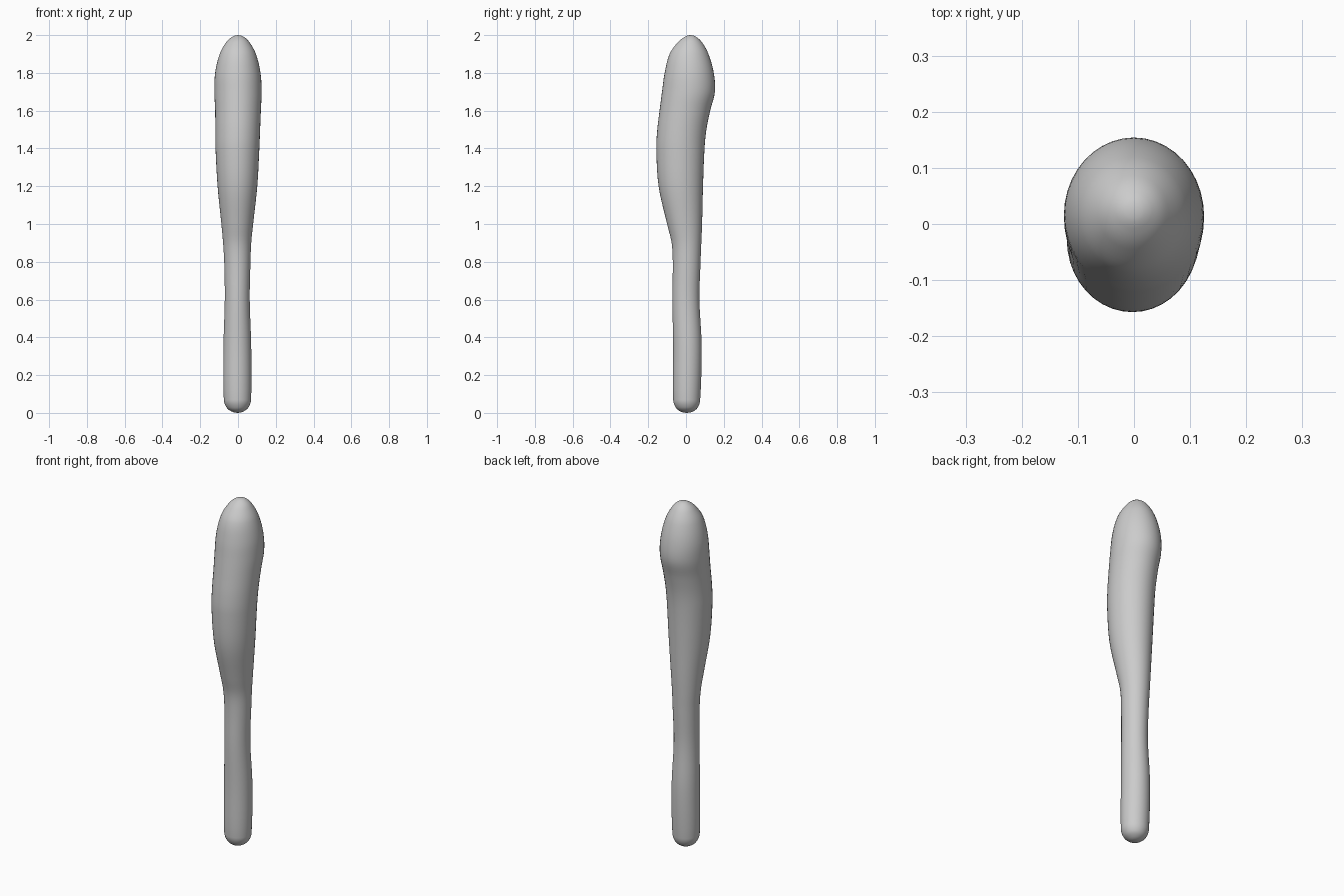
import bpy
import bmesh
import math
from mathutils import Vector

SIDES = 40
STEPS = 5

default_cube = bpy.data.objects.get("Cube")
if default_cube:
    bpy.data.objects.remove(default_cube, do_unlink=True)

# Silhouette stations: height, right edge, left edge, front edge, back edge
stations = [Vector(row) for row in (
    (0, 0, 0, 0.005, 0.005),
    (0.008, -0.035, 0.03, -0.03, 0.038),
    (0.03, -0.061, 0.056, -0.055, 0.063),
    (0.07, -0.075, 0.069, -0.068, 0.075),
    (0.35, -0.077, 0.07, -0.068, 0.083),
    (0.6, -0.07, 0.062, -0.072, 0.071),
    (0.8, -0.073, 0.066, -0.07, 0.077),
    (0.9, -0.079, 0.07, -0.076, 0.081),
    (1, -0.088, 0.08, -0.1, 0.085),
    (1.2, -0.108, 0.102, -0.145, 0.09),
    (1.4, -0.119, 0.113, -0.157, 0.098),
    (1.5, -0.12, 0.117, -0.152, 0.108),
    (1.6, -0.121, 0.121, -0.14, 0.128),
    (1.7, -0.125, 0.125, -0.127, 0.153),
    (1.8, -0.121, 0.119, -0.113, 0.147),
    (1.9, -0.097, 0.095, -0.087, 0.119),
    (1.96, -0.064, 0.062, -0.045, 0.086),
    (1.99, -0.032, 0.032, -0.008, 0.055),
    (2, 0, 0, 0.025, 0.025),
)]


def blend(i, t):
    """Smooth curve through the stations, with slopes scaled by spacing."""
    a, b = stations[i], stations[i + 1]

    def slope(k):
        lo, hi = stations[max(k - 1, 0)], stations[min(k + 1, len(stations) - 1)]
        return (hi - lo) / (hi[0] - lo[0]) * (b[0] - a[0])

    m, n = slope(i), slope(i + 1)
    if i == 0 or i == len(stations) - 2:
        # Round the tips: width grows with the square root of height
        f = math.sqrt(t) if i == 0 else 1 - math.sqrt(1 - t)
        out = a.lerp(b, f)
        out[0] = a[0] + (b[0] - a[0]) * t
        return out
    s, c = t * t, t * t * t
    return a * (2*c - 3*s + 1) + m * (c - 2*s + t) + b * (3*s - 2*c) + n * (c - s)


def ring(bm, row):
    z, x0, x1, y0, y1 = row
    cx, cy, rx, ry = (x0 + x1) / 2, (y0 + y1) / 2, (x1 - x0) / 2, (y1 - y0) / 2
    angles = [math.tau * k / SIDES for k in range(SIDES)]
    return [bm.verts.new((cx + rx * math.cos(a), cy + ry * math.sin(a), z)) for a in angles]


# Club body, lofted from tip to tip
bm = bmesh.new()
rows = [blend(i, k / STEPS) for i in range(len(stations) - 1) for k in range(STEPS)][1:]
rings = [ring(bm, row) for row in rows]
for low, high in zip(rings, rings[1:]):
    for k in range(SIDES):
        j = (k + 1) % SIDES
        bm.faces.new((low[k], low[j], high[j], high[k]))
for end, tip in ((rings[0], stations[0]), (rings[-1], stations[-1])):
    point = bm.verts.new((0, tip[3], tip[0]))
    for k in range(SIDES):
        bm.faces.new((end[k], end[(k + 1) % SIDES], point))
bmesh.ops.recalc_face_normals(bm, faces=bm.faces)
for face in bm.faces:
    face.smooth = True

mesh = bpy.data.meshes.new("club_body")
bm.to_mesh(mesh)
bm.free()
body = bpy.data.objects.new("club_body", mesh)
bpy.context.collection.objects.link(body)

# Plain grey finish
grey = bpy.data.materials.new("plain_grey")
grey.use_nodes = True
colour = (0.6, 0.6, 0.6, 1)
grey.diffuse_color = colour
grey.node_tree.nodes["Principled BSDF"].inputs["Base Color"].default_value = colour
mesh.materials.append(grey)
